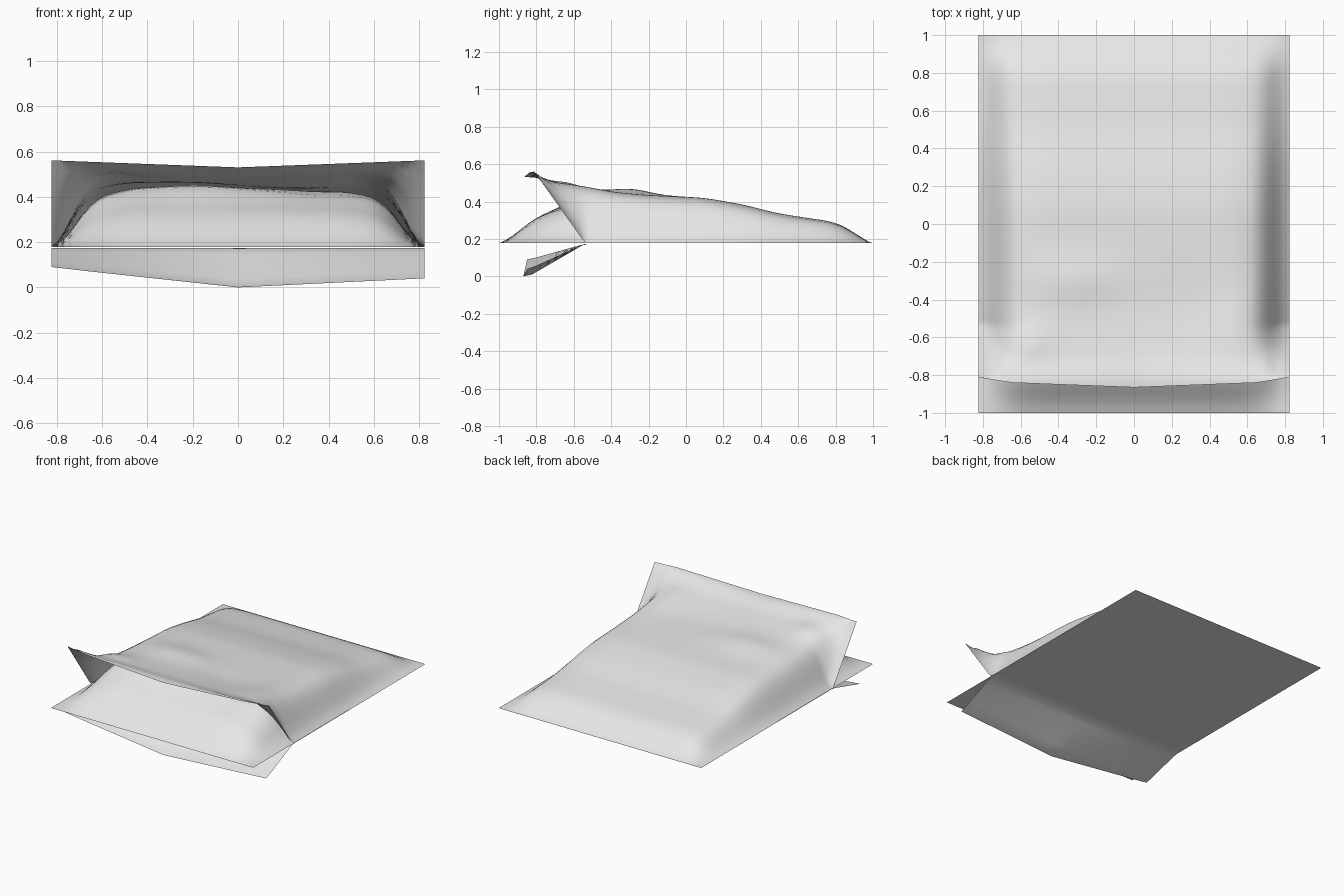
import bpy
import math

if "Cube" in bpy.data.objects:
    bpy.data.objects.remove(bpy.data.objects["Cube"])

HALF_W, FLOOR, HINGE = 0.824, 0.178, -0.54

cloth = bpy.data.materials.new("pale grey cloth")
cloth.use_nodes = True
colour = (0.8, 0.8, 0.8, 1)
cloth.diffuse_color = colour
cloth.node_tree.nodes["Principled BSDF"].inputs["Base Color"].default_value = colour


def interp(points, t):
    """Piecewise linear curve through (t, value) points."""
    if t <= points[0][0]:
        return points[0][1]
    for (a, va), (b, vb) in zip(points, points[1:]):
        if t <= b:
            return va + (vb - va) * (t - a) / (b - a)
    return points[-1][1]


def soft(points, t, r):
    """Rounded version of the curve, exact at both ends."""
    r = max(0, min(r, t - points[0][0], points[-1][0] - t))
    return sum(interp(points, t + r * k / 3) for k in range(-3, 4)) / 7


def bump(x, y, cx, cy, rx, ry):
    return math.exp(-((x - cx) / rx) ** 2 - ((y - cy) / ry) ** 2)


def sheet(name, cols, rows, place, front):
    """Grid over the width; front(x) gives the front edge, place(x, y) the height."""
    verts, faces = [], []
    for j in range(rows + 1):
        for i in range(cols + 1):
            x = HALF_W * (2 * i / cols - 1)
            y = front(x) + (1 - front(x)) * j / rows
            verts.append((x, y, place(x, y)))
    n = cols + 1
    for j in range(rows):
        for i in range(cols):
            a = j * n + i
            faces.append((a, a + 1, a + n + 1, a + n))
    mesh = bpy.data.meshes.new(name)
    mesh.from_pydata(verts, [], faces)
    mesh.materials.append(cloth)
    obj = bpy.data.objects.new(name, mesh)
    bpy.context.collection.objects.link(obj)
    for p in mesh.polygons:
        p.use_smooth = True
    return obj


# Length profiles and puffed cross-sections of cover and cushion
cover_top = [(-0.87, 0.53), (-0.75, 0.507), (-0.6, 0.48), (-0.4, 0.45), (-0.2, 0.435),
             (0.1, 0.42), (0.3, 0.385), (0.5, 0.335), (0.8, 0.29), (0.88, 0.25),
             (0.95, 0.195), (1, FLOOR)]
cushion_top = [(-1, FLOOR), (-0.94, 0.205), (-0.85, 0.28), (-0.77, 0.33), (-0.68, 0.365),
               (-0.55, 0.425), (-0.4, 0.438), (-0.1, 0.42), (0.1, 0.408), (0.3, 0.374),
               (0.5, 0.325), (0.8, 0.278), (0.95, 0.187), (1, FLOOR)]
cover_puff = [(-1, 1), (0.52, 1), (0.64, 0.92), (0.7, 0.7), (0.755, 0.28),
              (0.785, 0.09), (HALF_W, 0)]
cushion_puff = [(-1, 1), (0.46, 1), (0.6, 0.88), (0.69, 0.58), (0.755, 0.16), (HALF_W, 0)]


def cover_height(x, y):
    edge = FLOOR + max(0, (HINGE - y) / (HINGE + 0.812)) * -0.383 * -1
    w = soft(cover_puff, abs(x), 0.035)
    folds = (0.025 * bump(x, y, -0.3, -0.29, 0.25, 0.14)
             + 0.02 * bump(x, y, -0.58, -0.64, 0.14, 0.1)
             + 0.015 * bump(x, y, 0.57, -0.55, 0.12, 0.2)
             - 0.012 * bump(x, y, 0.25, -0.45, 0.2, 0.2))
    z = edge + (soft(cover_top, y, 0.06) + folds - edge) * w
    # The mouth ends in a nearly straight rim
    mouth = min(1, max(0, (-0.68 - y) / 0.14))
    rim = 0.53 + 0.031 * abs(x) / HALF_W
    return z + (rim - z) * mouth ** 2 if y < -0.8 or w > 0.5 else z


def cushion_height(x, y):
    w = soft(cushion_puff, abs(x), 0.035)
    fold = 0.02 * bump(x, y, -0.2, -0.52, 0.25, 0.13) - 0.02 * bump(x, y, 0.4, -0.5, 0.2, 0.2)
    return FLOOR + (soft(cushion_top, y, 0.04) - FLOOR + fold) * w


def lower_height(x, y):
    tip = interp([(-HALF_W, 0.09), (-0.65, 0.07), (0, 0), (HALF_W, 0.04)], x)
    fall = min(1, max(0, (HINGE - y) / 0.3))
    return FLOOR - 0.004 + (tip - FLOOR + 0.004) * fall


# Upper cover with its lifted mouth
sheet("upper_cover", 56, 72, cover_height,
      lambda x: interp([(0, -0.865), (0.65, -0.84), (HALF_W, -0.812)], abs(x)))

# Inner cushion and its flat underside
sheet("inner_cushion", 48, 60, cushion_height, lambda x: -1.0)
sheet("cushion_underside", 1, 1, lambda x, y: FLOOR - 0.002, lambda x: -1.0).data.flip_normals()

# Lower cover: flat base with a drooping flap in front
sheet("lower_cover", 20, 40, lower_height,
      lambda x: interp([(-HALF_W, -0.85), (0, -0.87), (HALF_W, -0.85)], x)).data.flip_normals()
